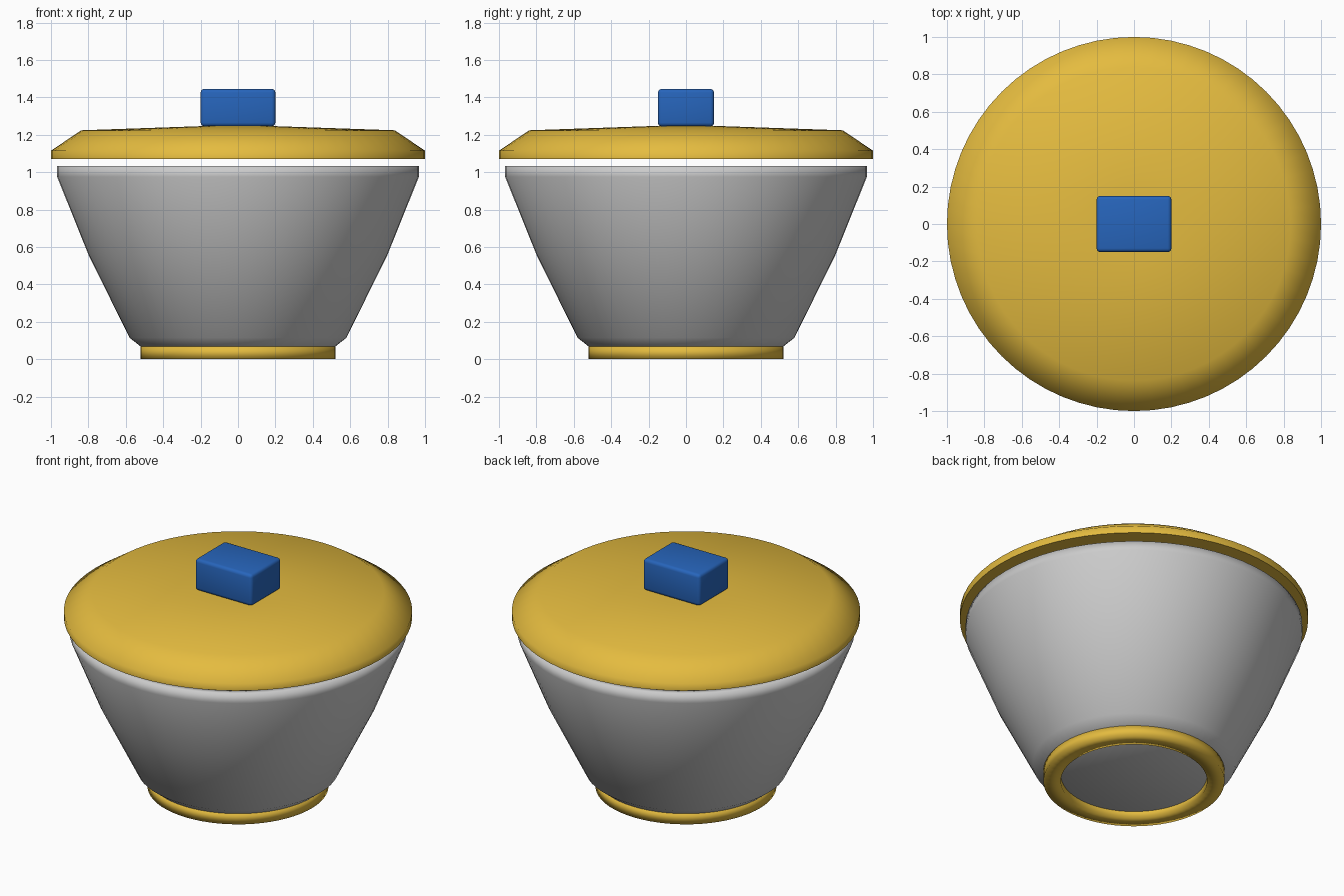
import bpy, bmesh, math

if "Cube" in bpy.data.objects:
    bpy.data.objects.remove(bpy.data.objects["Cube"])

def material(name, rgb):
    m = bpy.data.materials.new(name)
    m.diffuse_color = (*rgb, 1)
    m.use_nodes = True
    m.node_tree.nodes["Principled BSDF"].inputs["Base Color"].default_value = m.diffuse_color
    return m

gold = material("gold", (0.78, 0.50, 0.05))
blue = material("blue", (0.02, 0.13, 0.50))

def lathe(name, profile, mat=None, closed=False, angle=80, segments=64):
    """Revolve an (r, z) profile around the z axis."""
    bm = bmesh.new()
    verts = [bm.verts.new((r, 0, z)) for r, z in profile]
    pairs = list(zip(verts, verts[1:]))
    if closed:
        pairs.append((verts[-1], verts[0]))
    edges = [bm.edges.new(p) for p in pairs]
    bmesh.ops.spin(bm, geom=verts + edges, cent=(0, 0, 0), axis=(0, 0, 1),
                   angle=math.tau, steps=segments, use_duplicate=False)
    bmesh.ops.remove_doubles(bm, verts=bm.verts, dist=1e-4)
    bmesh.ops.recalc_face_normals(bm, faces=bm.faces)
    return finish(name, bm, mat, angle)

def finish(name, bm, mat, angle):
    me = bpy.data.meshes.new(name)
    bm.to_mesh(me)
    bm.free()
    ob = bpy.data.objects.new(name, me)
    bpy.context.collection.objects.link(ob)
    if mat:
        me.materials.append(mat)
    bpy.ops.object.select_all(action='DESELECT')
    ob.select_set(True)
    bpy.context.view_layer.objects.active = ob
    bpy.ops.object.shade_smooth_by_angle(angle=math.radians(angle))
    return ob

# Foot ring
lathe("foot_ring", [(0.42, 0), (0.52, 0), (0.52, 0.07), (0.42, 0.07)],
      gold, closed=True, angle=100)

# Hollow bowl: outside up to the rim, then down the inside
lathe("bowl", [(0, 0.04), (0.485, 0.04), (0.58, 0.115), (0.80, 0.56),
               (0.967, 0.975), (0.967, 1.033), (0.91, 1.033), (0.905, 0.98),
               (0.74, 0.57), (0.53, 0.15), (0, 0.10)], angle=100)

# Lid with a flat underside
lathe("lid", [(0, 1.07), (1.0, 1.07), (1.0, 1.115), (0.838, 1.224),
              (0.2, 1.246), (0, 1.248)], gold)

# Block-shaped knob with rounded edges
bm = bmesh.new()
bmesh.ops.create_cube(bm, size=1)
bmesh.ops.scale(bm, vec=(0.4, 0.3, 0.2), verts=bm.verts)
bmesh.ops.translate(bm, vec=(0, 0, 1.345), verts=bm.verts)
bmesh.ops.bevel(bm, geom=bm.edges[:], offset=0.02, segments=3, profile=0.5,
                affect='EDGES')
finish("knob", bm, blue, 40)
